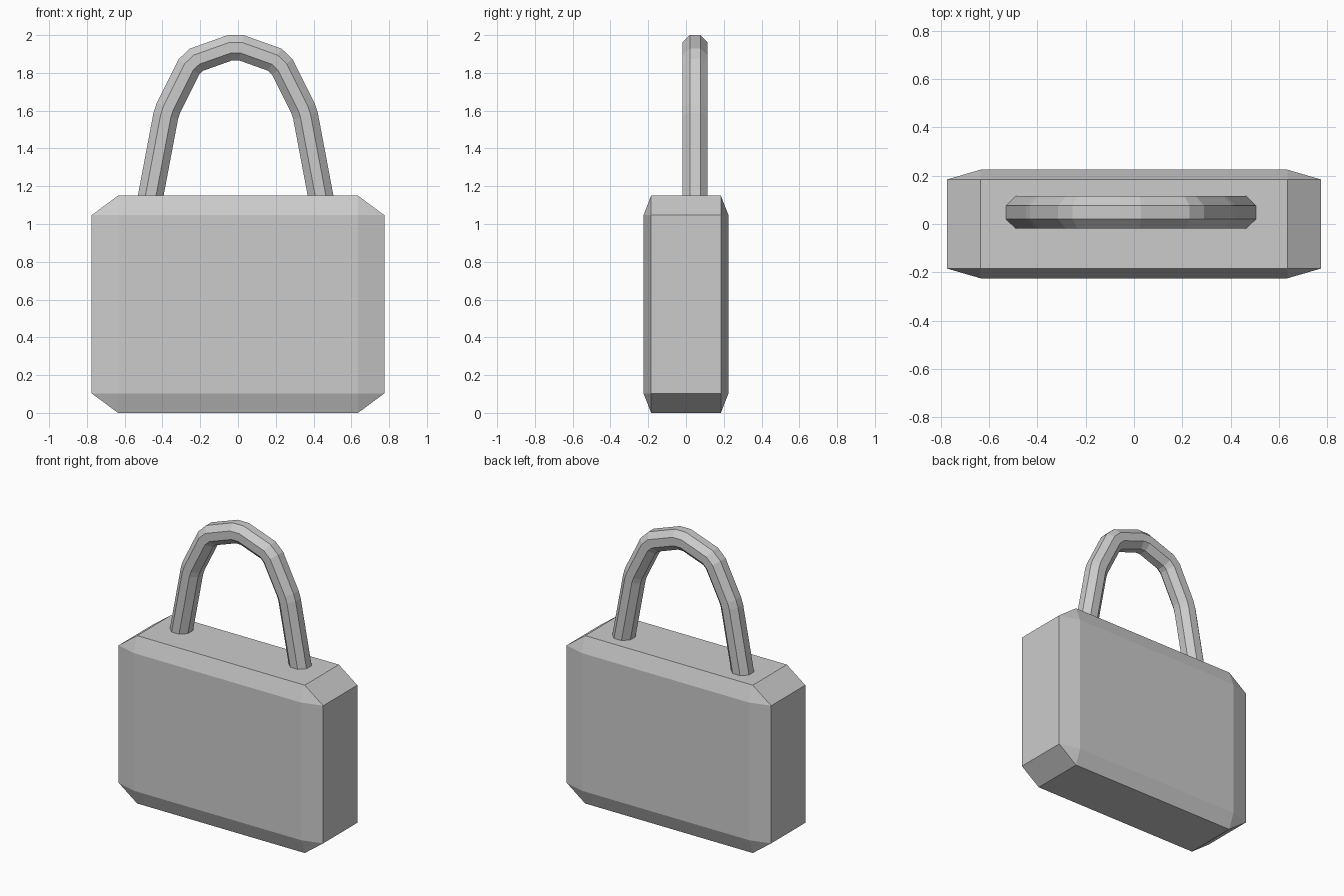
import bpy, bmesh, math
from mathutils import Vector

if "Cube" in bpy.data.objects:
    bpy.data.objects.remove(bpy.data.objects["Cube"])


def make_object(name, bm):
    bmesh.ops.recalc_face_normals(bm, faces=bm.faces)
    mesh = bpy.data.meshes.new(name)
    bm.to_mesh(mesh)
    bm.free()
    obj = bpy.data.objects.new(name, mesh)
    bpy.context.collection.objects.link(obj)
    return obj


# Lock body: chamfered unit cube, stretched so the chamfer stretches with it
bm = bmesh.new()
bmesh.ops.create_cube(bm, size=1)
bmesh.ops.bevel(bm, geom=bm.edges[:], offset=0.09, offset_type='OFFSET',
                segments=1, profile=0.5, affect='EDGES')
bmesh.ops.scale(bm, vec=(1.55, 0.45, 1.15), verts=bm.verts)
bmesh.ops.translate(bm, vec=(0, 0, 0.575), verts=bm.verts)
make_object("lock_body", bm)

# Shackle: octagonal bar swept along a mirrored arch with mitred corners
half = [(0.03, 1.933), (0.207, 1.870), (0.247, 1.832),
        (0.357, 1.612), (0.370, 1.572), (0.459, 1.10)]
path = [Vector((-x, 0, z)) for x, z in reversed(half)]
path += [Vector((x, 0, z)) for x, z in half]
center = Vector((-0.0125, 0.048, 0))
sides, radius = 8, 0.067 / math.cos(math.pi / 8)

bm = bmesh.new()
rings = []
for i, p in enumerate(path):
    before = (p - path[i - 1]).normalized() if i > 0 else None
    after = (path[i + 1] - p).normalized() if i < len(path) - 1 else None
    before, after = before or after, after or before
    tangent = (before + after).normalized()
    out = Vector((-tangent.z, 0, tangent.x)) / tangent.dot(after)
    ring = []
    for k in range(sides):
        a = (k + 0.5) * 2 * math.pi / sides
        offset = out * math.cos(a) + Vector((0, math.sin(a), 0))
        ring.append(bm.verts.new(center + p + offset * radius))
    rings.append(ring)
for r, s in zip(rings, rings[1:]):
    for k in range(sides):
        n = (k + 1) % sides
        bm.faces.new((r[k], r[n], s[n], s[k]))
bm.faces.new(rings[0])
bm.faces.new(rings[-1])
make_object("shackle", bm)
